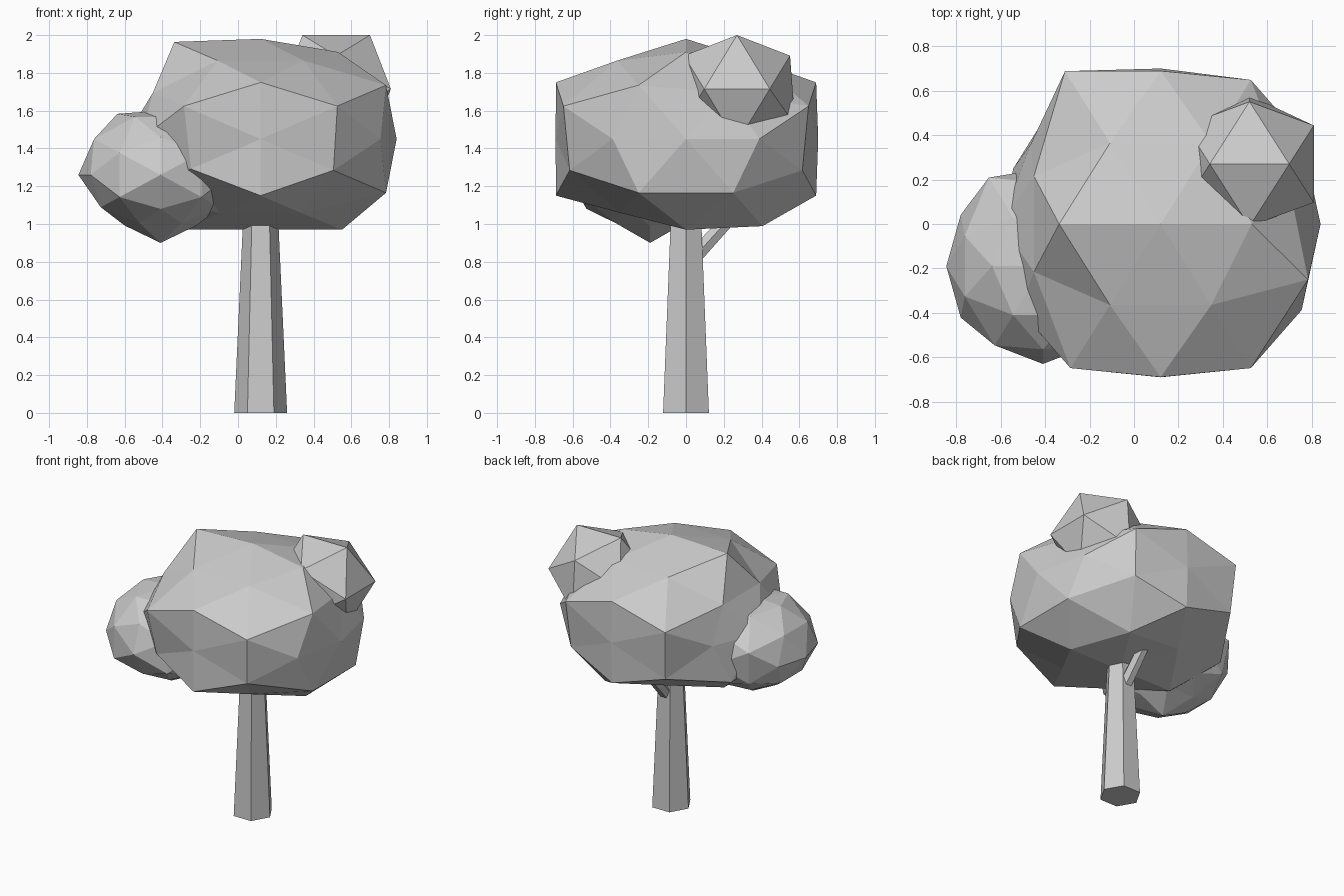
import bpy, bmesh
from itertools import product
from mathutils import Vector

cube = bpy.data.objects.get("Cube")
if cube:
    bpy.data.objects.remove(cube, do_unlink=True)

grey = bpy.data.materials.new("plain_grey")
grey.use_nodes = True
COLOUR = (0.6, 0.6, 0.6, 1)
grey.diffuse_color = COLOUR
grey.node_tree.nodes["Principled BSDF"].inputs["Base Color"].default_value = COLOUR


def finish(bm, name):
    bmesh.ops.recalc_face_normals(bm, faces=bm.faces)
    mesh = bpy.data.meshes.new(name)
    bm.to_mesh(mesh)
    bm.free()
    mesh.materials.append(grey)
    obj = bpy.data.objects.new(name, mesh)
    bpy.context.collection.objects.link(obj)
    return obj


def leaf_clump(name, centre, radii, low, high, cuts, dent):
    """Faceted ball, stretched by radii, dented by a rule, kept between low and high."""
    bm = bmesh.new()
    golden = (1 + 5 ** 0.5) / 2
    for a, b in product((-1, 1), (-golden, golden)):
        for co in ((0, b, a), (a, 0, b), (b, a, 0)):
            bm.verts.new(Vector(co).normalized())
    bmesh.ops.convex_hull(bm, input=bm.verts)
    if cuts:
        bmesh.ops.subdivide_edges(bm, edges=bm.edges, cuts=cuts, use_grid_fill=True)
    for v in bm.verts:
        unit = v.co.normalized()
        factor = dent(*unit)
        v.co = [c + min(max(u * r * factor, lo), hi)
                for c, u, r, lo, hi in zip(centre, unit, radii, low, high)]
    return finish(bm, name)


def main_dent(x, y, z):
    left, back = x < 0, y > 0
    if abs(z) < 0.01 and 0.5 < abs(y) < 0.6:      # corners at mid height
        return 0.84 if left and back else 0.91
    if 0.75 < z < 0.83:                           # upper shoulders
        return 0.9
    if -0.83 < z < -0.75:                         # underside, fuller at one corner
        return 1 if back and not left else 0.85
    if abs(x) > 0.8 and z > 0.45:                 # hollows behind the small clumps
        if left or back:
            return 0.86
    if 0.3 < abs(z) < 0.35 and abs(y) > 0.8:      # front and back faces
        if left and back:
            return 1.05 if z > 0 else 1
        if z > 0:
            return 0.99
        return 0.9 if left else 0.94
    if abs(x) > 0.5 and z > 0.84:                 # crown
        return 1.06 if left else 0.95
    return 1


def side_dent(x, y, z):
    if -0.9 < z < -0.75:                          # pointed underside
        return 0.83
    if -0.6 < z < -0.45:
        return 0.9
    if x < 0 and y > 0.8 and z > 0.3:
        return 1.12
    return 1


def top_dent(x, y, z):
    return 1.1 if y > 0.8 and z < 0 else 1


def tapered_stick(name, start, end, r1, r2):
    """Tapered six-sided prism between two points."""
    start, end = Vector(start), Vector(end)
    axis = end - start
    bm = bmesh.new()
    bmesh.ops.create_cone(bm, cap_ends=True, segments=6, radius1=r1,
                          radius2=r2, depth=axis.length)
    turn = Vector((0, 0, 1)).rotation_difference(axis).to_matrix()
    for v in bm.verts:
        v.co.xy = v.co.y, -v.co.x  # point one corner along x
        v.co = turn @ v.co + (start + end) / 2
    return finish(bm, name)


# Wood
tapered_stick("trunk", (0.12, 0, 0), (0.12, 0, 1.2), 0.14, 0.085)
tapered_stick("branch", (0.12, 0.03, 0.81), (0.12, 0.32, 1.13), 0.046, 0.04)

# Foliage
leaf_clump("main_foliage", (0.12, 0, 1.45), (0.82, 0.81, 0.57),
           (-0.72, -0.69, -0.48), (0.72, 0.7, 0.53), 1, main_dent)
leaf_clump("side_foliage", (-0.41, -0.19, 1.26), (0.435, 0.44, 0.38),
           (-1, -1, -0.36), (1, 1, 0.34), 1, side_dent)
leaf_clump("top_foliage", (0.52, 0.27, 1.715), (0.34, 0.33, 0.335),
           (-1, -1, -1), (1, 1, 1), 0, top_dent)
